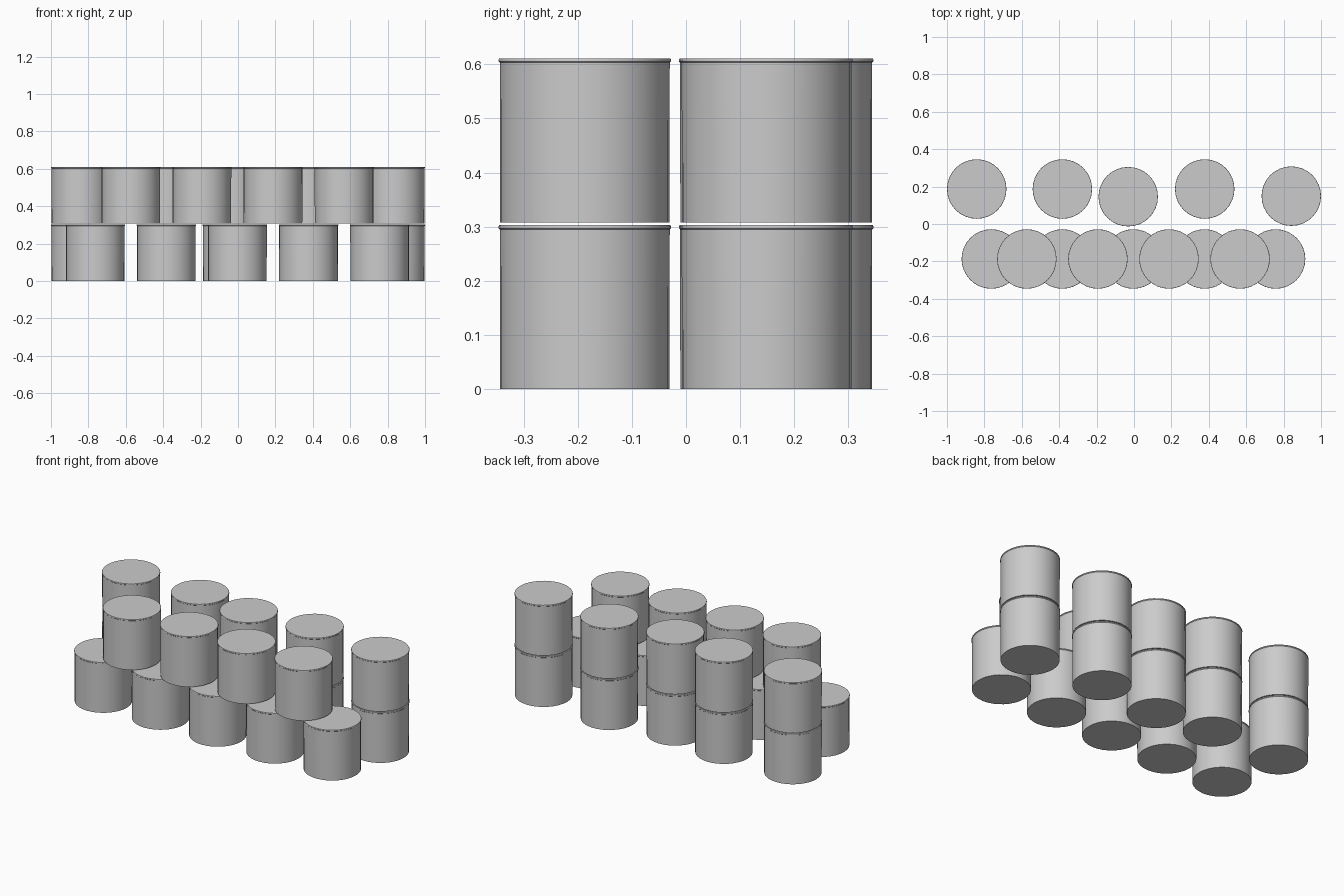
import bpy
import bmesh
from math import cos, sin, tau

cube = bpy.data.objects.get("Cube")
if cube:
    bpy.data.objects.remove(cube, do_unlink=True)

SIDES = 32
LEVEL = 0.308  # height at which the upper tier starts

metal = bpy.data.materials.new("light grey")
metal.use_nodes = True
grey = (0.6, 0.6, 0.6, 1)
metal.diffuse_color = grey
metal.node_tree.nodes["Principled BSDF"].inputs["Base Color"].default_value = grey


def can_mesh():
    """Closed can turned from a profile: slightly flared wall and a thin rolled rim."""
    profile = [(0.1565, 0), (0.157, 0.295), (0.159, 0.297), (0.159, 0.301), (0.158, 0.303)]
    bm = bmesh.new()
    rings = []
    for r, z in profile:
        rings.append([bm.verts.new((r * cos(tau * i / SIDES), r * sin(tau * i / SIDES), z))
                      for i in range(SIDES)])
    for low, high in zip(rings, rings[1:]):
        for i in range(SIDES):
            j = (i + 1) % SIDES
            bm.faces.new((low[i], low[j], high[j], high[i]))
    bm.faces.new(rings[0][::-1])
    bm.faces.new(rings[-1])
    mesh = bpy.data.meshes.new("can")
    bm.to_mesh(mesh)
    bm.free()
    mesh.materials.append(metal)
    return mesh


can = can_mesh()


def place(name, x, y, z):
    ob = bpy.data.objects.new(name, can)
    ob.location = (x, y, z)
    bpy.context.collection.objects.link(ob)
    return ob


# Front row: five below, four bridging the gaps above
first = None
for i in range(5):
    first = place("front_lower_can", -0.763 + 0.38 * i, -0.187, 0)
for i in range(4):
    place("front_upper_can", -0.573 + 0.38 * i, -0.187, LEVEL)

# Back row: five loose stacks of two
for x, y in [(-0.841, 0.187), (-0.383, 0.187), (-0.031, 0.146), (0.378, 0.187), (0.841, 0.149)]:
    place("back_lower_can", x, y, 0)
    place("back_upper_can", x, y, LEVEL)

# Smooth the shared mesh, keeping the rim and base edges sharp
bpy.ops.object.select_all(action='DESELECT')
first.select_set(True)
bpy.context.view_layer.objects.active = first
bpy.ops.object.shade_smooth_by_angle(angle=0.52)
